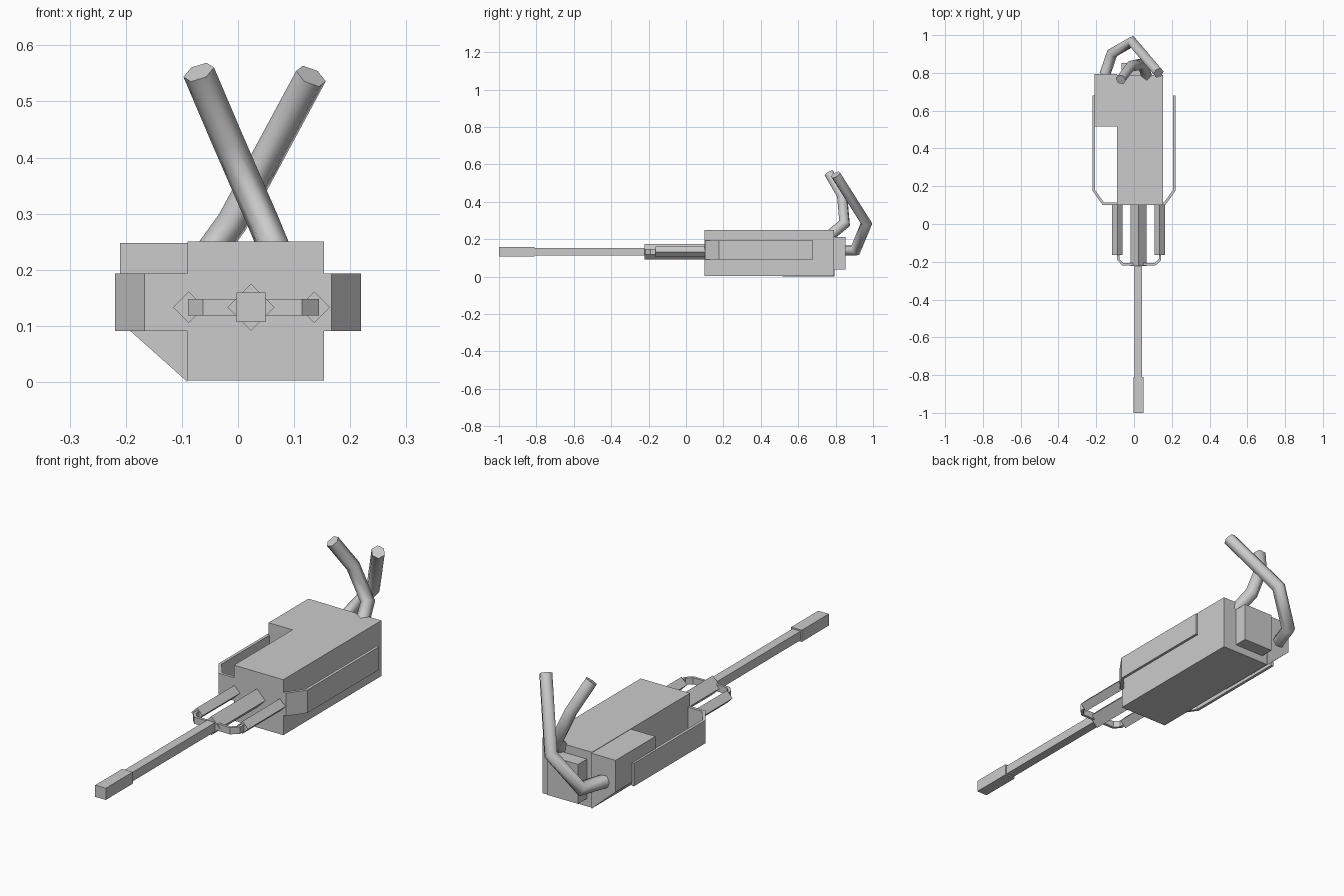
import bpy, bmesh, math
from mathutils import Vector

if "Cube" in bpy.data.objects:
    bpy.data.objects.remove(bpy.data.objects["Cube"])


def finish(name, bm, smooth=False):
    bmesh.ops.recalc_face_normals(bm, faces=bm.faces)
    me = bpy.data.meshes.new(name)
    bm.to_mesh(me)
    bm.free()
    ob = bpy.data.objects.new(name, me)
    bpy.context.collection.objects.link(ob)
    if smooth:
        bpy.ops.object.select_all(action='DESELECT')
        ob.select_set(True)
        bpy.context.view_layer.objects.active = ob
        bpy.ops.object.shade_smooth_by_angle(angle=math.radians(65))
    return ob


def box(name, lo, hi):
    bm = bmesh.new()
    bmesh.ops.create_cube(bm, size=1)
    for v in bm.verts:
        v.co = Vector([(a + b) / 2 + c * (b - a) for a, b, c in zip(lo, hi, v.co)])
    return finish(name, bm)


def prism(name, profile, y0, y1):
    """Extrude an x,z profile along y."""
    bm = bmesh.new()
    face = bm.faces.new([bm.verts.new((x, y0, z)) for x, z in profile])
    ext = bmesh.ops.extrude_face_region(bm, geom=[face])
    verts = [g for g in ext['geom'] if isinstance(g, bmesh.types.BMVert)]
    bmesh.ops.translate(bm, verts=verts, vec=(0, y1 - y0, 0))
    return finish(name, bm)


def sweep(name, path, section, up=(0, 0, 1), smooth=False):
    """Sweep a section (side, up) along a path with mitred bends."""
    pts = [Vector(p) for p in path]
    dirs = [(b - a).normalized() for a, b in zip(pts, pts[1:])]
    side = dirs[0].cross(Vector(up)).normalized()
    top = side.cross(dirs[0])
    ring = [pts[0] + side * s + top * t for s, t in section]
    bm = bmesh.new()
    rings = [[bm.verts.new(p) for p in ring]]
    for i, d in enumerate(dirs):
        nrm = (d + dirs[i + 1]).normalized() if i + 1 < len(dirs) else d
        # slide every corner along the segment to the mitre plane
        ring = [p + d * ((pts[i + 1] - p).dot(nrm) / d.dot(nrm)) for p in ring]
        rings.append([bm.verts.new(p) for p in ring])
    n = len(section)
    for a, b in zip(rings, rings[1:]):
        for k in range(n):
            bm.faces.new((a[k], a[(k + 1) % n], b[(k + 1) % n], b[k]))
    bm.faces.new(rings[0])
    bm.faces.new(rings[-1])
    return finish(name, bm, smooth)


def polygon(n, r, turn=0):
    return [(r * math.cos(turn + 2 * math.pi * k / n),
             r * math.sin(turn + 2 * math.pi * k / n)) for k in range(n)]


def rect(w, h):
    return [(-w / 2, -h / 2), (w / 2, -h / 2), (w / 2, h / 2), (-w / 2, h / 2)]


# Main housing with the sloped side bulge at the rear left
box("housing", (-0.09, 0.10, 0.003), (0.153, 0.79, 0.25))
prism("side_bulge", [(-0.09, 0.0), (-0.09, 0.248), (-0.21, 0.248), (-0.21, 0.107)], 0.515, 0.795)
box("rear_box", (-0.065, 0.79, 0.037), (0.085, 0.852, 0.213))

# Thin guard plate wrapped round front and sides
sweep("guard_plate",
      [(-0.213, 0.68, 0.142), (-0.213, 0.178, 0.142), (-0.163, 0.108, 0.142),
       (0.163, 0.108, 0.142), (0.213, 0.178, 0.142), (0.213, 0.68, 0.142)],
      rect(0.013, 0.102))

# Barrel in three steps
AX, AZ = 0.023, 0.133
sweep("barrel_sleeve", [(AX, 0.11, AZ), (AX, -0.222, AZ)], polygon(4, 0.042))
box("barrel", (AX - 0.02, -0.82, AZ - 0.02), (AX + 0.02, -0.21, AZ + 0.02))
box("muzzle", (AX - 0.026, -1.0, AZ - 0.026), (AX + 0.026, -0.81, AZ + 0.026))

# Recoil cylinders either side, joined by a front bracket
for side, x in (("left", -0.088), ("right", 0.136)):
    sweep("recoil_tube_" + side, [(x, 0.11, AZ), (x, -0.163, AZ)], polygon(4, 0.028))
sweep("front_bracket",
      [(-0.083, -0.15, AZ), (-0.083, -0.188, AZ), (-0.06, -0.213, AZ),
       (0.112, -0.213, AZ), (0.138, -0.188, AZ), (0.138, -0.15, AZ)],
      rect(0.012, 0.03))

# Two bent hoses at the back
hose = polygon(6, 0.029, math.pi / 6)
sweep("short_hose",
      [(-0.07, 0.765, 0.552), (-0.018, 0.835, 0.43), (0.045, 0.848, 0.285), (0.07, 0.775, 0.225)],
      hose, smooth=True)
sweep("long_hose",
      [(0.13, 0.80, 0.545), (-0.01, 0.965, 0.285), (-0.115, 0.905, 0.14), (-0.155, 0.79, 0.14)],
      hose, smooth=True)
